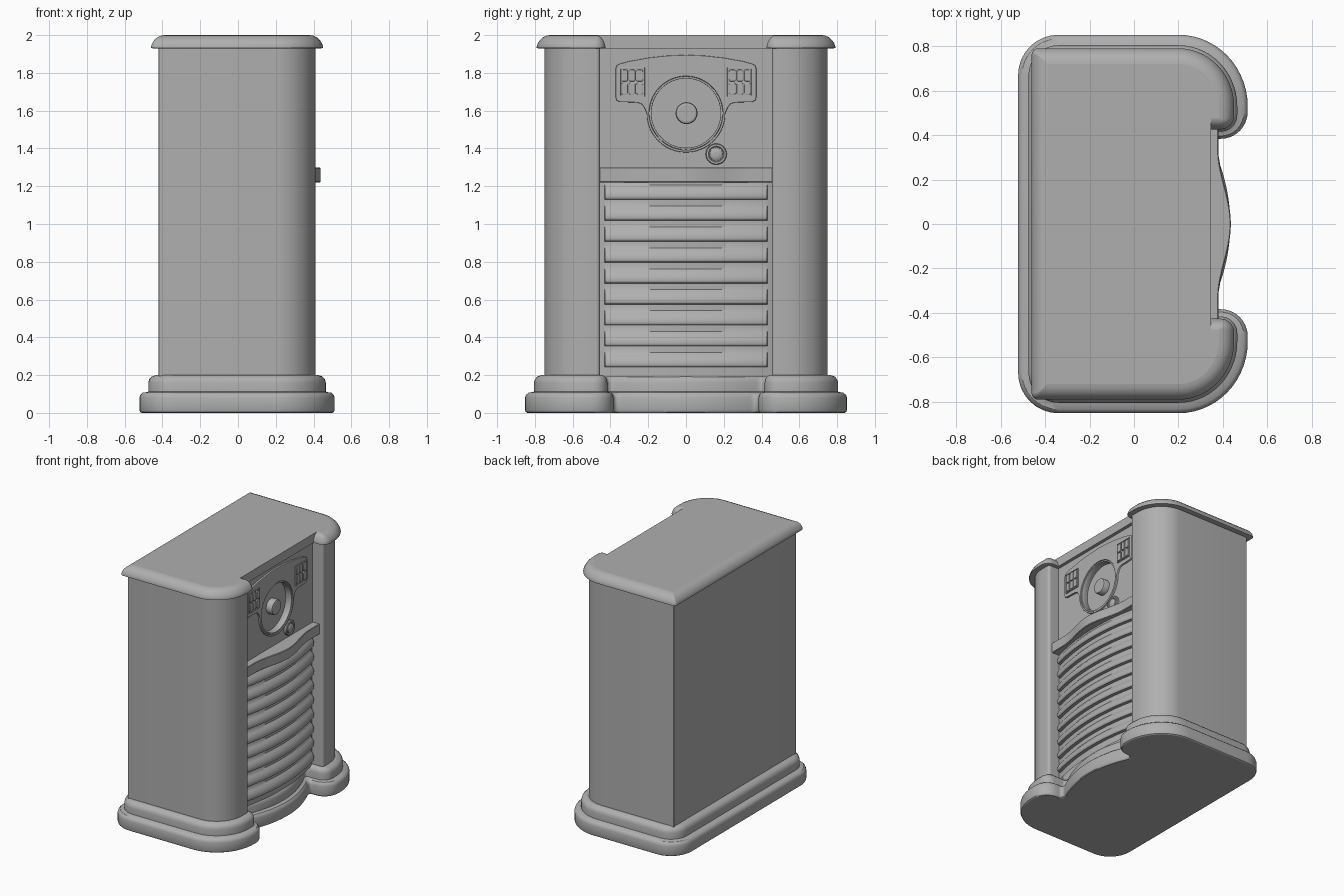
import bpy, bmesh, math
from mathutils import Matrix

if "Cube" in bpy.data.objects:
    bpy.data.objects.remove(bpy.data.objects["Cube"])

# local x,y,z -> world y,z,x, so flat drawings stand on the +x face
STAND = Matrix(((0, 0, 1, 0), (1, 0, 0, 0), (0, 1, 0, 0), (0, 0, 0, 1)))
GREY = bpy.data.materials.new("dark_grey")
GREY.diffuse_color = (.43, .43, .43, 1)
GREY.use_nodes = True
GREY.node_tree.nodes["Principled BSDF"].inputs["Base Color"].default_value = GREY.diffuse_color


def make(name, verts, faces, angle=35, recalc=True):
    me = bpy.data.meshes.new(name)
    me.from_pydata(verts, [], faces)
    if recalc:
        bm = bmesh.new()
        bm.from_mesh(me)
        bmesh.ops.recalc_face_normals(bm, faces=bm.faces)
        bm.to_mesh(me)
        bm.free()
    return link(name, me, angle)


def link(name, me, angle=35):
    ob = bpy.data.objects.new(name, me)
    bpy.context.collection.objects.link(ob)
    bpy.ops.object.select_all(action='DESELECT')
    ob.select_set(True)
    bpy.context.view_layer.objects.active = ob
    bpy.ops.object.shade_smooth_by_angle(angle=math.radians(angle))
    for p in me.polygons:  # end caps stay flat
        if len(p.vertices) > 4:
            p.use_smooth = False
    me.materials.clear()
    me.materials.append(GREY)
    return ob


def arc(cx, cy, rx, ry, a0, a1, n):
    return [(cx + rx * math.cos(math.radians(a0 + (a1 - a0) * i / n)),
             cy + ry * math.sin(math.radians(a0 + (a1 - a0) * i / n))) for i in range(n + 1)]


def bell(y, w):
    return 0.5 + 0.5 * math.cos(math.pi * y / w) if abs(y) < w else 0


def plan(d, r0, xr, bow=0, fillet=0):
    """Cabinet outline grown by d: rounded pillars either side of a recess at xr, bowed if asked."""
    rb, ri, yi = max(.004, r0 + d), max(.005, .02 + d), .455 - .7 * d

    def recess(y):
        t = (y - yi + fillet) / fillet if fillet else 0
        return xr - bow * y * y + (fillet * (1 - math.sqrt(max(0, 1 - t * t))) if t > 0 else 0)

    half = arc(-.42 - d + rb, .75 + d - rb, rb, rb, 180, 90, 8)
    half += arc(.2, .53, .21 + d, .22 + d, 90, 0, 14)
    half += arc(.41 + d - ri, yi + ri, ri, ri, 0, -90, 8)
    half += [(recess(y), y) for y in [yi * math.sin(math.pi * k / 48) for k in range(24, 0, -1)]]
    return half + [(xr, 0)] + [(x, -y) for x, y in reversed(half)]


def loft(name, rings, angle=35):
    n = len(rings[0][0])
    verts = [(x, y, z) for pts, z in rings for x, y in pts]
    faces = [(k * n + i, k * n + (i + 1) % n, (k + 1) * n + (i + 1) % n, (k + 1) * n + i)
             for k in range(len(rings) - 1) for i in range(n)]
    faces += [tuple(range(n))[::-1], tuple(range((len(rings) - 1) * n, len(rings) * n))]
    return make(name, verts, faces, angle)


def plate(name, loops, x0, x1, bevel=.004):
    """Flat plate on the +x face, later loops are holes."""
    cu = bpy.data.curves.new(name, 'CURVE')
    cu.dimensions, cu.fill_mode = '2D', 'BOTH'
    cu.extrude, cu.bevel_depth, cu.bevel_resolution = (x1 - x0) / 2 - bevel, bevel, 1
    cu.offset = -bevel
    for pts in loops:
        sp = cu.splines.new('POLY')
        sp.points.add(len(pts) - 1)
        for p, (a, b) in zip(sp.points, pts):
            p.co = (a, b, 0, 1)
        sp.use_cyclic_u = True
    tmp = bpy.data.objects.new(name + "_tmp", cu)
    bpy.context.collection.objects.link(tmp)
    bpy.context.view_layer.update()
    me = bpy.data.meshes.new_from_object(tmp.evaluated_get(bpy.context.evaluated_depsgraph_get()))
    bpy.data.objects.remove(tmp)
    me.transform(Matrix.Translation(((x0 + x1) / 2, 0, 0)) @ STAND)
    return link(name, me)


def lathe(name, cy, cz, profile, n=40):
    """Round part about an x axis; profile is (radius, x)."""
    rings = [[(x, cy + r * math.cos(2 * math.pi * i / n), cz + r * math.sin(2 * math.pi * i / n))
              for i in range(n)] for r, x in profile]
    faces = [(k * n + i, k * n + (i + 1) % n, (k + 1) * n + (i + 1) % n, (k + 1) * n + i)
             for k in range(len(rings) - 1) for i in range(n)]
    faces += [tuple(range(n)), tuple(range((len(rings) - 1) * n, len(rings) * n))]
    return make(name, [v for r in rings for v in r], faces)


def rect(y0, y1, z0, z1):
    return [(y0, z0), (y1, z0), (y1, z1), (y0, z1)]


def circle(cy, cz, r, n=64):
    return arc(cy, cz, r, r, 0, 360, n)[:-1]


# cabinet body
loft("cabinet_body", [(plan(0, 0, .28), z) for z in (.19, 1.94)])

# two-tier plinth with a bowed middle
tiers = [(.09, 0), (.098, .005), (.102, .015), (.102, .08), (.097, .095), (.084, .107), (.062, .11),
         (.055, .113), (.055, .16), (.05, .178), (.037, .193), (.015, .2)]
loft("plinth", [(plan(d, .08, .345 + .87 * d, .65, .04), z) for d, z in tiers])

# top slab with rounded lip
lip = [(.03, 1.93), (.04, 1.932), (.041, 1.938), (.035, 1.955), (.024, 1.973), (.008, 1.988),
       (-.012, 1.997), (-.03, 2)]
loft("top_slab", [(plan(d, -.01, .347), z) for d, z in lip])

# curved shelf between the pillars
front = [(.38 + .056 * bell(y, .34), y) for y in [-.457 + .914 * i / 48 for i in range(49)]]


def shelf(inset):
    return [(.28, -.457)] + [(x - inset, y) for x, y in front] + [(.28, .457)]


loft("shelf", [(shelf(.004), 1.22), (shelf(0), 1.224), (shelf(0), 1.296), (shelf(.004), 1.3)])

# bowed grille of overhanging louvres
zs = [(.19, 0)]
for k in range(9):
    z0 = .243 + .111 * k
    zs += [(z0 + dz, o) for dz, o in ((-.001, 0), (0, .024), (.005, .029), (.014, .031), (.03, .029),
                                      (.048, .022), (.063, .011), (.076, 0))]
zs.append((1.23, 0))
ys = [-.457, -.432] + [-.428 + .856 * i / 32 for i in range(33)] + [.432, .457]
verts = [(.378 - .3 * y * y + (o if abs(y) < .43 else 0), y, z) for z, o in zs for y in ys]
m = len(ys)
make("louvre_grille", verts, [(j * m + i, j * m + i + 1, (j + 1) * m + i + 1, (j + 1) * m + i)
     for j in range(len(zs) - 1) for i in range(m - 1)], 40, False)

# upper panel and shaped dial plate, both opened for the dial
DZ = 1.587
plate("upper_panel", [rect(-.457, .457, 1.29, 1.935), circle(0, DZ, .185)], .27, .322, .001)
side = [(.1, 1.891), (.2, 1.88), (.3, 1.862), (.345, 1.85), (.366, 1.84), (.373, 1.82),
        (.373, 1.675), (.368, 1.655), (.35, 1.646), (.26, 1.643), (.236, 1.636), (.222, 1.618)]
side += arc(0, DZ, .208, .208, 0, -84, 16)
outline = [(0, 1.895)] + side + [(0, DZ - .208)] + [(-y, z) for y, z in reversed(side)]
plate("dial_plate", [outline, circle(0, DZ, .195)], .31, .336)
plate("dial_ring", [circle(0, DZ, .194), circle(0, DZ, .183)], .29, .331, .003)

# dial knob and small side knob
lathe("dial_knob", .003, DZ, [(.058, .27), (.058, .32), (.054, .328), (.045, .331)])
lathe("side_knob", .16, 1.37, [(.056, .31), (.056, .337), (.052, .341), (.042, .341), (.038, .335),
                               (.035, .335), (.034, .34), (.026, .345), (.012, .347)])

# push-button banks
for s, label in ((-1, "left"), (1, "right")):
    c = s * .285
    plate(label + "_button_frame", [rect(c - .067, c + .067, 1.674, 1.828),
                                    rect(c - .06, c + .06, 1.681, 1.821)], .325, .343, .002)
    for i in range(3):
        for j in range(2):
            y, z = c + (i - 1) * .04, 1.751 + (j - .5) * .07
            key = [p for cy, cz, a in ((1, 1, 0), (-1, 1, 90), (-1, -1, 180), (1, -1, 270))
                   for p in arc(y + cy * .008, z + cz * .022, .009, .009, a, a + 90, 3)]
            plate(f"{label}_button_{i}_{j}", [key], .32, .345, .003)
